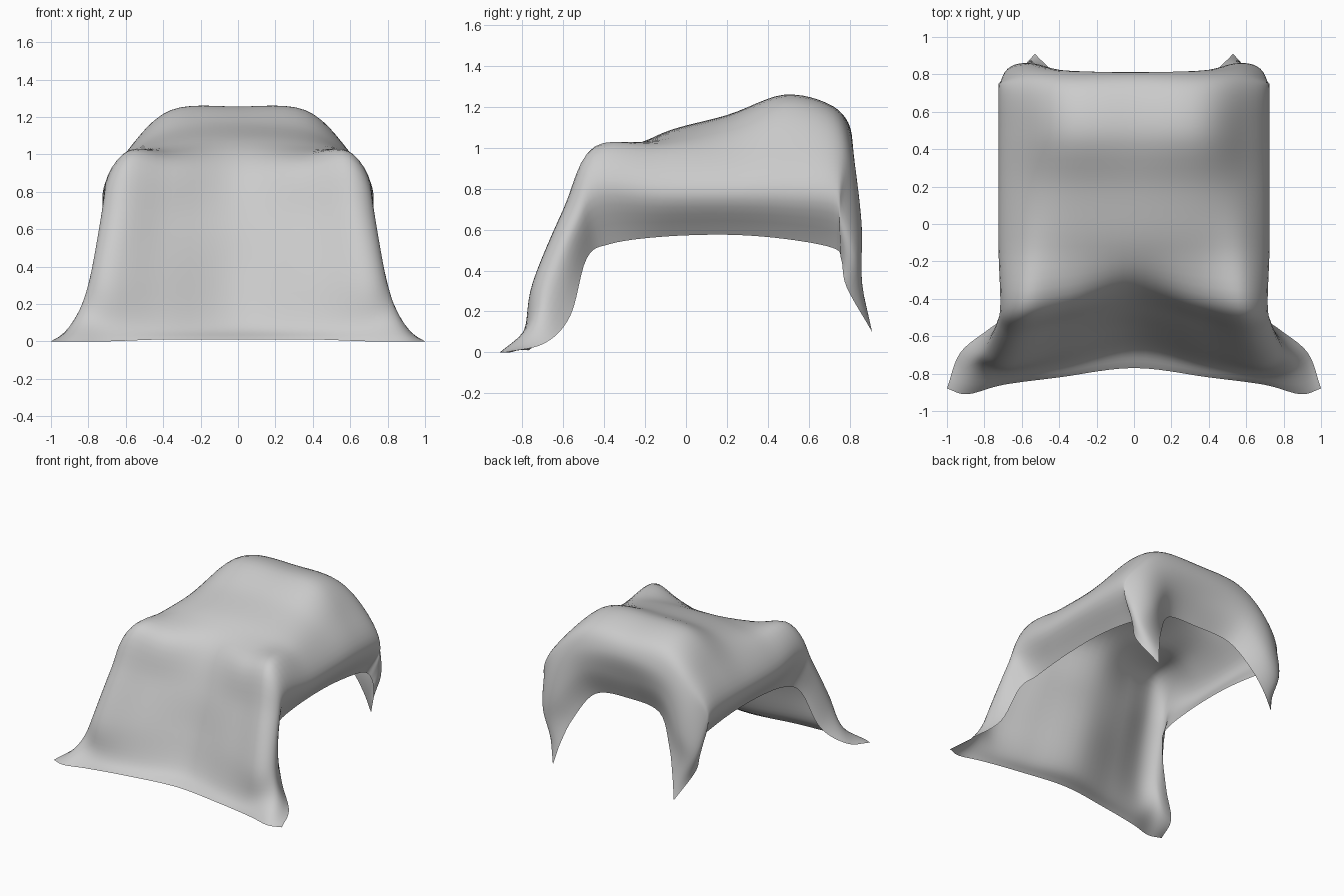
import bpy
from mathutils import Vector

if "Cube" in bpy.data.objects:
    bpy.data.objects.remove(bpy.data.objects["Cube"])

STEPS = 6  # subdivisions between guide points

# Every section runs from the centre line (x = 0) out to the side hem.
# Front panel: floor hem up to the front top edge
front = [
    [(0, -.77, .01), (.4, -.82, .01), (.7, -.86, 0), (.89, -.91, 0), (1, -.88, 0)],
    [(0, -.66, .1), (.38, -.74, .1), (.68, -.79, .11), (.84, -.76, .13), (.93, -.69, .045)],
    [(0, -.56, .35), (.38, -.66, .35), (.67, -.75, .34), (.79, -.68, .34), (.78, -.565, .18)],
    [(0, -.46, .65), (.36, -.53, .66), (.62, -.6, .7), (.735, -.54, .65), (.67, -.485, .46)],
    [(0, -.32, .93), (.34, -.41, .95), (.59, -.45, 1.0), (.715, -.43, .8), (.61, -.37, .53)],
]

# Top panel: y, then the height at each of five fixed widths
widths = (0, .36, .59, .725, .6)
top_profile = [
    (-.12, 1.07, 1.05, .99, .78, .565),
    (.2, 1.16, 1.13, .99, .78, .575),
    (.48, 1.255, 1.235, 1.02, .78, .555),
    (.72, 1.20, 1.18, 1.0, .76, .51),
]
top = [[(x, y, z) for x, z in zip(widths, heights)] for y, *heights in top_profile]

# Back panel: over the back edge and down to the hanging corner tips
back = [
    [(0, .81, 1.07), (.38, .81, 1.03), (.6, .81, .86), (.715, .76, .68), (.64, .76, .45)],
    [(0, .78, .88), (.34, .81, .85), (.55, .86, .6), (.66, .84, .46), (.64, .785, .32)],
    [(0, .71, .69), (.28, .73, .66), (.42, .81, .46), (.49, .87, .27), (.53, .91, .1)],
]


def smooth_path(points):
    """Pass a smooth curve through the points."""
    p = [2 * points[0] - points[1]] + points + [2 * points[-1] - points[-2]]
    out = []
    for i in range(1, len(p) - 2):
        a, b, c, d = p[i - 1:i + 3]
        for s in range(STEPS):
            t = s / STEPS
            out.append(.5 * (2 * b + (c - a) * t + (2 * a - 5 * b + 4 * c - d) * t * t
                             + (3 * b - 3 * c + d - a) * t ** 3))
    return out + [points[-1]]


def mirrored(section):
    """Complete a half section across x = 0."""
    right = [Vector(p) for p in section]
    left = [Vector((-p.x, p.y, p.z)) for p in reversed(right[1:])]
    return left + right


# Loft the sheet across, then along
rows = [smooth_path(mirrored(s)) for s in front + top + back]
columns = [smooth_path(list(c)) for c in zip(*rows)]
n = len(columns[0])
verts = [v for c in columns for v in c]
for v in verts:
    v.z = max(v.z, 0)
faces = [(i * n + j, (i + 1) * n + j, (i + 1) * n + j + 1, i * n + j + 1)
         for i in range(len(columns) - 1) for j in range(n - 1)]

# Draped cloth
mesh = bpy.data.meshes.new("draped_cloth")
mesh.from_pydata(verts, [], faces)
mesh.shade_smooth()
cloth = bpy.data.objects.new("draped_cloth", mesh)
bpy.context.collection.objects.link(cloth)
